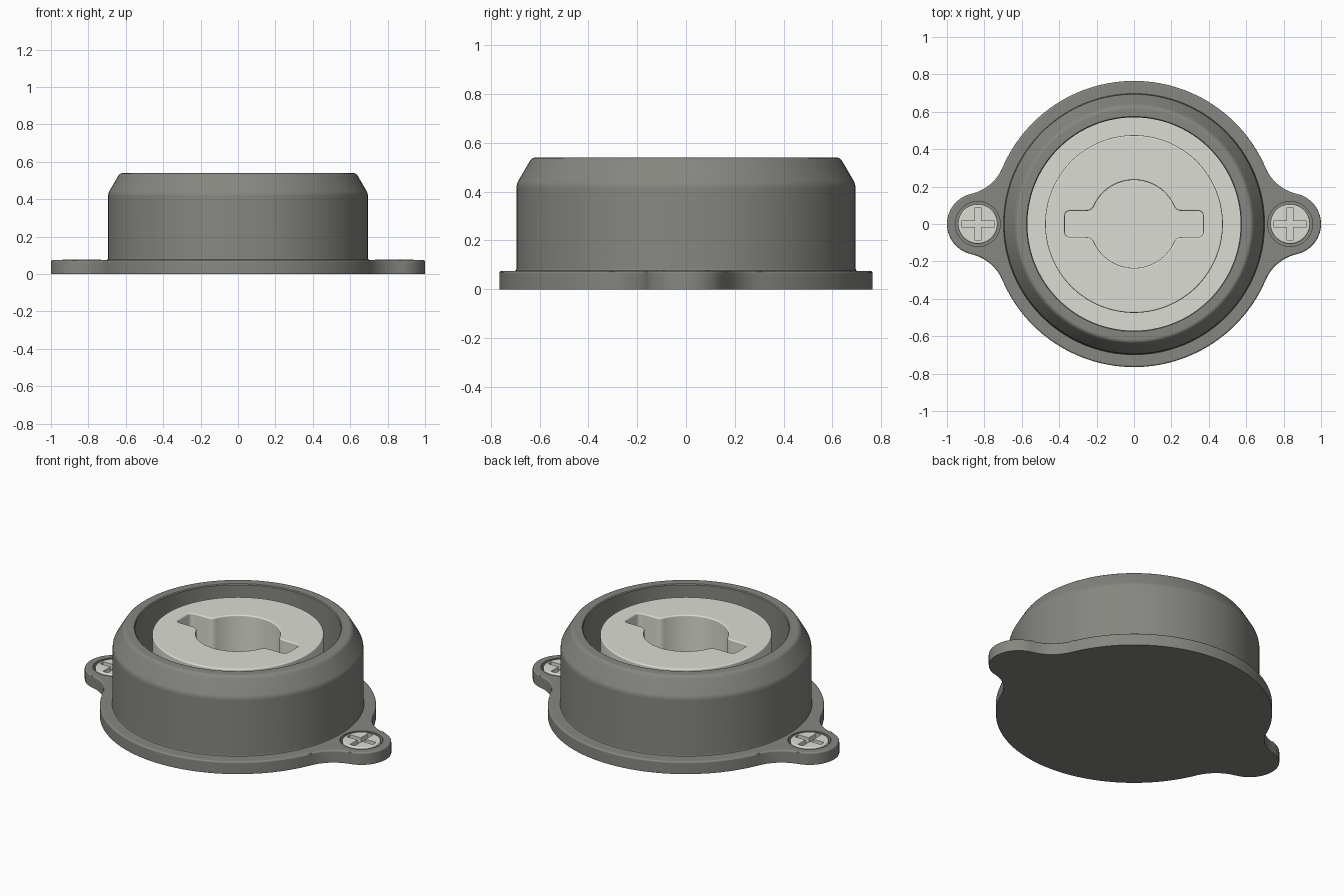
import bpy, bmesh, math
from math import cos, sin, pi

if "Cube" in bpy.data.objects:
    bpy.data.objects.remove(bpy.data.objects["Cube"])


def material(name, rgb):
    m = bpy.data.materials.new(name)
    m.diffuse_color = (*rgb, 1)
    m.use_nodes = True
    m.node_tree.nodes["Principled BSDF"].inputs["Base Color"].default_value = m.diffuse_color
    return m


DARK = material("dark_grey", (0.24, 0.24, 0.22))
LIGHT = material("off_white", (0.72, 0.72, 0.66))


def make_object(name, bm):
    bmesh.ops.recalc_face_normals(bm, faces=bm.faces[:])
    mesh = bpy.data.meshes.new(name)
    bm.to_mesh(mesh)
    bm.free()
    ob = bpy.data.objects.new(name, mesh)
    bpy.context.collection.objects.link(ob)
    return ob


def arc(cx, cy, r, a0, a1, n):
    return [(cx + r * cos(a0 + (a1 - a0) * i / n),
             cy + r * sin(a0 + (a1 - a0) * i / n)) for i in range(n + 1)]


def corner(a, b, c, n=6):
    return [tuple((1 - t) ** 2 * a[k] + 2 * t * (1 - t) * b[k] + t * t * c[k] for k in (0, 1))
            for t in (i / n for i in range(n + 1))]


def four_way(quad):
    """Mirror a first-quadrant path (counter-clockwise) into a closed outline."""
    half = quad + [(-x, y) for x, y in reversed(quad)]
    pts = []
    for p in half + [(x, -y) for x, y in reversed(half)]:
        if not pts or math.dist(p, pts[-1]) > 1e-4:
            pts.append(p)
    if math.dist(pts[0], pts[-1]) < 1e-4:
        pts.pop()
    return pts


def prism(name, outline, z0, z1, bevel=0):
    bm = bmesh.new()
    base = bm.faces.new([bm.verts.new((x, y, z0)) for x, y in outline])
    ext = bmesh.ops.extrude_face_region(bm, geom=[base], use_keep_orig=True)["geom"]
    for v in ext:
        if isinstance(v, bmesh.types.BMVert):
            v.co.z = z1
    if bevel:
        top = [e for e in bm.edges if all(abs(v.co.z - z1) < 1e-5 for v in e.verts)]
        bmesh.ops.bevel(bm, geom=top, offset=bevel, segments=3, profile=0.5, affect='EDGES')
    return make_object(name, bm)


def circle(r, n, cx=0):
    return arc(cx, 0, r, 0, 2 * pi, n)[:-1]


def apply(ob, mod):
    bpy.context.view_layer.objects.active = ob
    bpy.ops.object.modifier_apply(modifier=mod.name)


def cut(ob, cutter):
    mod = ob.modifiers.new("cut", 'BOOLEAN')
    mod.operation, mod.solver, mod.object = 'DIFFERENCE', 'EXACT', cutter
    apply(ob, mod)
    bpy.data.objects.remove(cutter)


def round_edges(ob, width):
    mod = ob.modifiers.new("round", 'BEVEL')
    mod.width, mod.segments, mod.limit_method, mod.angle_limit = width, 3, 'ANGLE', math.radians(50)
    apply(ob, mod)


def finish(ob, mat):
    ob.data.materials.clear()
    ob.data.materials.append(mat)
    bpy.ops.object.select_all(action='DESELECT')
    ob.select_set(True)
    bpy.context.view_layer.objects.active = ob
    bpy.ops.object.shade_smooth_by_angle(angle=math.radians(35))
    wn = ob.modifiers.new("flat_tops", 'WEIGHTED_NORMAL')
    wn.keep_sharp = True


# mounting flange: disc blended into two ears
R, EX, ER, F = 0.765, 0.835, 0.165, 0.24
fx = ((R + F) ** 2 - (ER + F) ** 2 + EX ** 2) / (2 * EX)
fy = math.sqrt((R + F) ** 2 - fx ** 2)
ear_a, main_a = math.atan2(fy, fx - EX), math.atan2(fy, fx)
quad = (arc(EX, 0, ER, 0, ear_a, 14)
        + arc(fx, fy, F, ear_a - pi, main_a - pi, 12)[1:]
        + arc(0, 0, R, main_a, pi / 2, 28)[1:])
# the blend arc must sweep the short way, between the two tangent points
flange = prism("mounting_flange", four_way(quad), 0, 0.075, 0.01)
for s in (-1, 1):
    cut(flange, prism("recess_cutter", circle(0.12, 48, s * EX), 0.03, 0.2))
finish(flange, DARK)

# turned housing ring with sloped shoulder
profile = [(0.57, 0.06), (0.705, 0.06), (0.705, 0.073), (0.698, 0.077), (0.695, 0.085),
           (0.695, 0.415), (0.693, 0.43), (0.688, 0.443), (0.642, 0.522), (0.635, 0.532),
           (0.627, 0.538), (0.617, 0.54), (0.575, 0.54), (0.57, 0.535)]
N = 128
bm = bmesh.new()
rings = [[bm.verts.new((r * cos(2 * pi * i / N), r * sin(2 * pi * i / N), z)) for r, z in profile]
         for i in range(N)]
for i in range(N):
    a, b = rings[i], rings[(i + 1) % N]
    for j in range(len(profile)):
        k = (j + 1) % len(profile)
        bm.faces.new((a[j], b[j], b[k], a[k]))
finish(make_object("housing_ring", bm), DARK)

# light floor inside the housing
finish(prism("inner_floor", circle(0.571, 128), 0.07, 0.12), LIGHT)

# central core with a keyed opening
core = prism("keyed_core", circle(0.475, 128), 0.1, 0.506)
a0 = math.asin(0.07 / 0.235) + 0.13
key = (corner((0.37, 0.04), (0.37, 0.07), (0.34, 0.07))
       + corner((0.258, 0.07), (0.224, 0.07), (0.235 * cos(a0), 0.235 * sin(a0)))
       + arc(0, 0, 0.235, a0, pi / 2, 20)[1:])
cut(core, prism("key_cutter", four_way(key), 0.0, 0.7))
round_edges(core, 0.008)
finish(core, LIGHT)

# cross-head screws in the ears
W, L = 0.016, 0.088
for side, s in (("left", -1), ("right", 1)):
    screw = prism("screw_" + side, circle(0.106, 48), 0.025, 0.078, 0.008)
    cut(screw, prism("cross_cutter", four_way([(L, W), (W, W), (W, L)]), 0.045, 0.2))
    screw.location.x = s * EX
    finish(screw, LIGHT)
